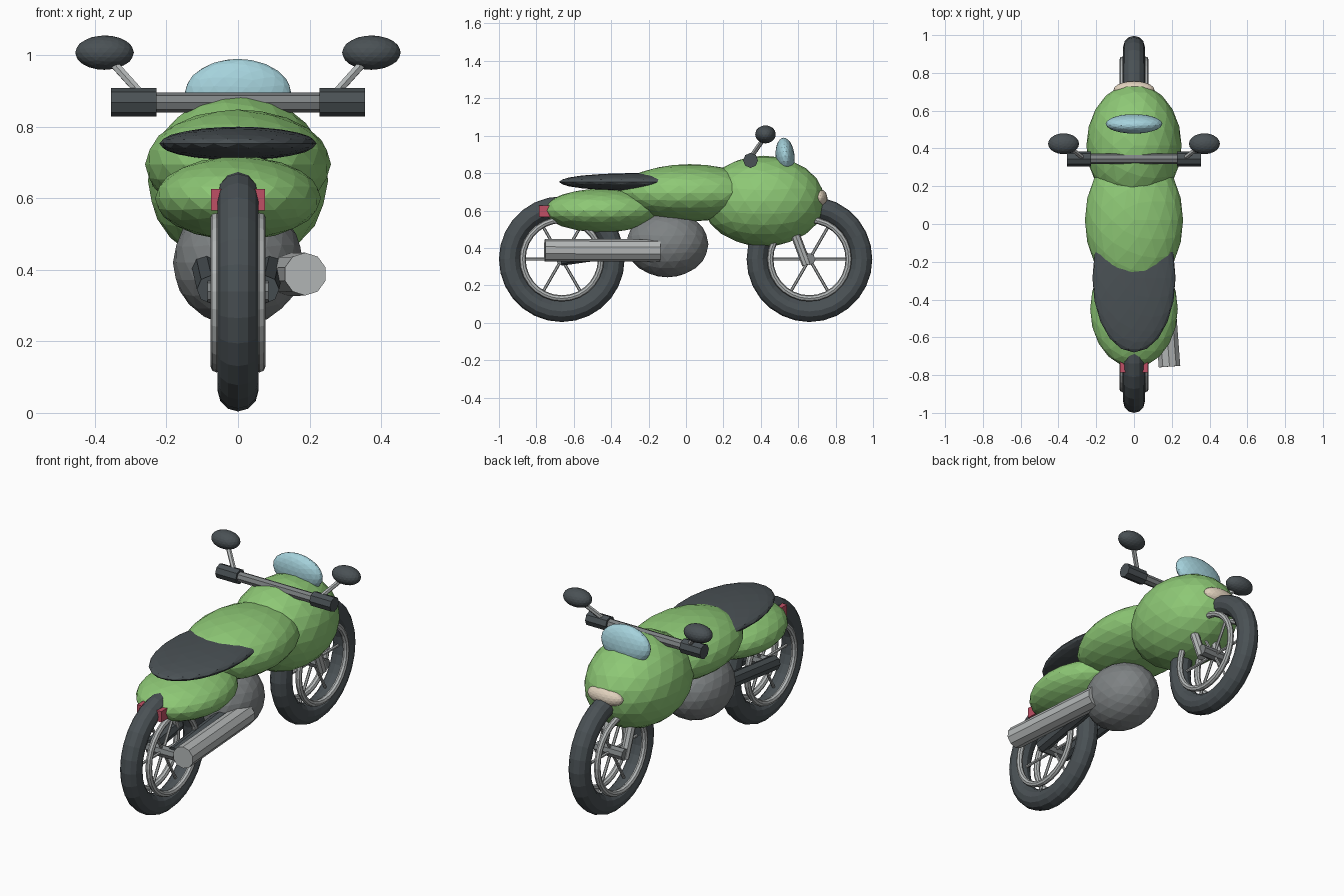
import bpy, math
from mathutils import Vector

cube = bpy.data.objects.get("Cube")
if cube:
    bpy.data.objects.remove(cube, do_unlink=True)


def material(name, r, g, b):
    m = bpy.data.materials.new(name)
    m.use_nodes = True
    m.diffuse_color = (r, g, b, 1)
    m.node_tree.nodes["Principled BSDF"].inputs["Base Color"].default_value = (r, g, b, 1)
    return m


GREEN = material("green_paint", .27, .58, .18)
DARK = material("dark_rubber", .068, .082, .09)
METAL = material("light_metal", .45, .47, .47)
GREY = material("engine_grey", .21, .225, .23)
GLASS = material("pale_blue_glass", .38, .65, .72)
LAMP = material("cream_lamp", .75, .64, .51)
RED = material("red_lamp", .52, .08, .13)


def finish(name, mat):
    ob = bpy.context.object
    ob.name = name
    ob.data.materials.append(mat)
    return ob


def ellipsoid(name, mat, centre, radii, tilt=0, detail=3):
    bpy.ops.mesh.primitive_ico_sphere_add(subdivisions=detail, radius=1, location=centre)
    ob = finish(name, mat)
    ob.scale = radii
    ob.rotation_euler.x = tilt
    return ob


def rod(name, mat, start, end, radius, sides=8):
    a, b = Vector(start), Vector(end)
    bpy.ops.mesh.primitive_cylinder_add(vertices=sides, radius=radius,
                                        depth=(b - a).length, location=(a + b) / 2)
    ob = finish(name, mat)
    ob.rotation_euler = (b - a).to_track_quat("Z", "Y").to_euler()
    return ob


def ring(name, mat, centre, major, minor, sides):
    bpy.ops.mesh.primitive_torus_add(location=centre, rotation=(0, math.pi / 2, 0),
                                     major_radius=major, minor_radius=minor,
                                     major_segments=28, minor_segments=sides)
    return finish(name, mat)


# Wheels: tyre, a rim on each side, hub and spokes
def wheel(name, y, z=.34):
    ring(name + "_tyre", DARK, (0, y, z), .279, .057, 12)
    for x in (-.06, .06):
        ring(name + "_rim", METAL, (x, y, z), .21, .017, 8)
    rod(name + "_hub", GREY, (-.085, y, z), (.085, y, z), .032)
    for i in range(3):
        a = i * math.pi / 3
        dy, dz = .225 * math.cos(a), .225 * math.sin(a)
        rod(name + "_spoke", METAL, (0, y - dy, z - dz), (0, y + dy, z + dz), .008, 6)


wheel("rear_wheel", -.664)
wheel("front_wheel", .66)

# Body shells
ellipsoid("fairing", GREEN, (0, .415, .65), (.252, .328, .243))
ellipsoid("tank", GREEN, (0, .02, .695), (.26, .38, .153))
ellipsoid("tail_shell", GREEN, (0, -.45, .6), (.232, .31, .117))
ellipsoid("seat", DARK, (0, -.285, .753), (.22, .395, .047))
ellipsoid("engine", GREY, (0, -.1, .42), (.182, .22, .177))
ellipsoid("windshield", GLASS, (0, .53, .89), (.15, .051, .1), .1)
ellipsoid("headlight", LAMP, (0, .71, .667), (.108, .046, .05))

# Tail lamp
bpy.ops.mesh.primitive_cube_add(size=1, location=(0, -.755, .596))
finish("tail_lamp", RED).scale = (.15, .06, .06)

# Exhaust
rod("exhaust", METAL, (.188, -.755, .388), (.142, -.14, .386), .06, 10)

# Handlebar
rod("handlebar", GREY, (-.25, .345, .868), (.25, .345, .868), .028)

# Paired parts
for side, s in (("left", 1), ("right", -1)):
    rod(side + "_grip", DARK, (s * .228, .345, .868), (s * .355, .345, .868), .04)
    rod(side + "_mirror_stalk", METAL, (s * .27, .35, .89), (s * .36, .42, .99), .013, 6)
    ellipsoid(side + "_mirror", DARK, (s * .373, .425, 1.007), (.082, .055, .048))
    rod(side + "_fork", METAL, (s * .07, .645, .31), (s * .07, .46, .8), .025)
    rod(side + "_swingarm", DARK, (s * .075, -.67, .345), (s * .09, -.2, .41), .04)
